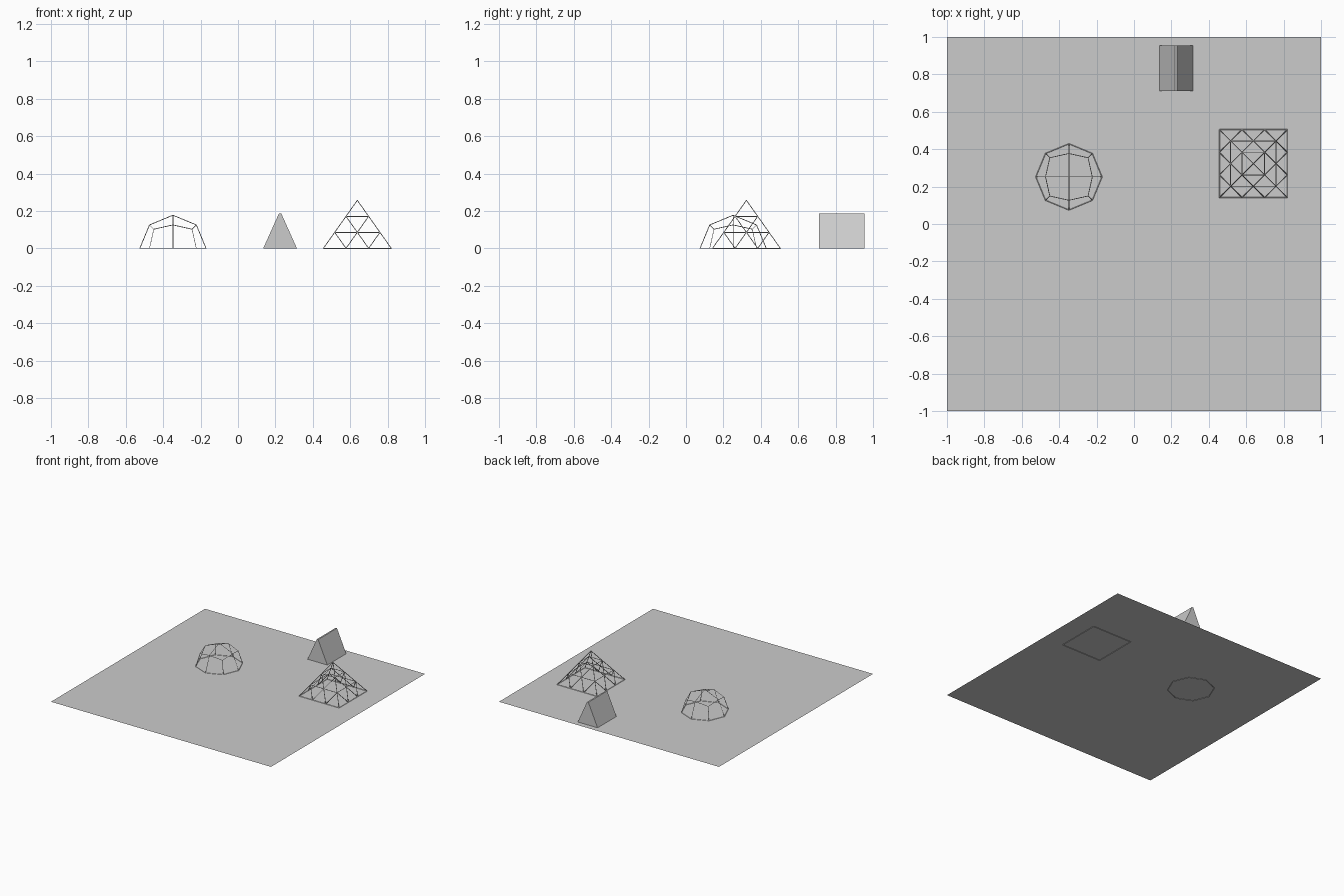
import bpy, bmesh, math
from mathutils import Vector, Matrix

if "Cube" in bpy.data.objects:
    bpy.data.objects.remove(bpy.data.objects["Cube"])


def finish(bm, name, location=(0, 0, 0)):
    bmesh.ops.recalc_face_normals(bm, faces=bm.faces)
    mesh = bpy.data.meshes.new(name)
    bm.to_mesh(mesh)
    bm.free()
    obj = bpy.data.objects.new(name, mesh)
    obj.location = location
    bpy.context.collection.objects.link(obj)
    return obj


def strut_frame(name, edges, radius, location):
    """Thin square-section bar along every edge (pair of points)."""
    bm = bmesh.new()
    for a, b in edges:
        d = b - a
        m = Matrix.Translation((a + b) / 2) @ d.to_track_quat('Z', 'Y').to_matrix().to_4x4()
        bmesh.ops.create_cone(bm, cap_ends=True, segments=4, radius1=radius,
                              radius2=radius, depth=d.length, matrix=m)
    return finish(bm, name, location)


# Ground sheet
bm = bmesh.new()
bmesh.ops.create_grid(bm, x_segments=1, y_segments=1, size=1)
finish(bm, "base_sheet")

# Ridge tent: prism with a very narrow flat ridge
bm = bmesh.new()
profile = [(-0.09, 0), (0.09, 0), (0.006, 0.187), (-0.006, 0.187)]
face = bm.faces.new([bm.verts.new((x, -0.1225, z)) for x, z in profile])
ext = bmesh.ops.extrude_face_region(bm, geom=[face], use_keep_orig=True)
bmesh.ops.translate(bm, vec=(0, 0.245, 0),
                    verts=[v for v in ext["geom"] if isinstance(v, bmesh.types.BMVert)])
finish(bm, "ridge_tent", (0.225, 0.8325, 0))

# Dome frame: upper half of a cube subdivided once and pushed onto a sphere
bm = bmesh.new()
bmesh.ops.create_cube(bm, size=2)
bmesh.ops.subdivide_edges(bm, edges=bm.edges[:], cuts=1, use_grid_fill=True)
for v in bm.verts:
    v.co = v.co.normalized() * 0.177
bmesh.ops.delete(bm, geom=[v for v in bm.verts if v.co.z < -0.01], context='VERTS')
dome_edges = [(e.verts[0].co.copy(), e.verts[1].co.copy()) for e in bm.edges]
bm.free()
strut_frame("dome_frame", dome_edges, 0.002, (-0.348, 0.252, 0))

# Pyramid frame: each equilateral side is split into a triangular lattice
STEP, N = 0.121, 3


def lattice(k, j):
    n = N - k
    return Vector((j - n / 2, -n / 2, k / math.sqrt(2))) * STEP


side = []
for k in range(N):
    for j in range(N - k):
        side.append((lattice(k, j), lattice(k, j + 1)))
        side.append((lattice(k, j), lattice(k + 1, j)))
        if j + 1 < N - k:  # the last ridge belongs to the next side
            side.append((lattice(k, j + 1), lattice(k + 1, j)))
pyramid_edges = []
for i in range(4):
    rot = Matrix.Rotation(i * math.pi / 2, 3, 'Z')
    pyramid_edges += [(rot @ a, rot @ b) for a, b in side]
strut_frame("pyramid_frame", pyramid_edges, 0.0025, (0.638, 0.323, 0))
